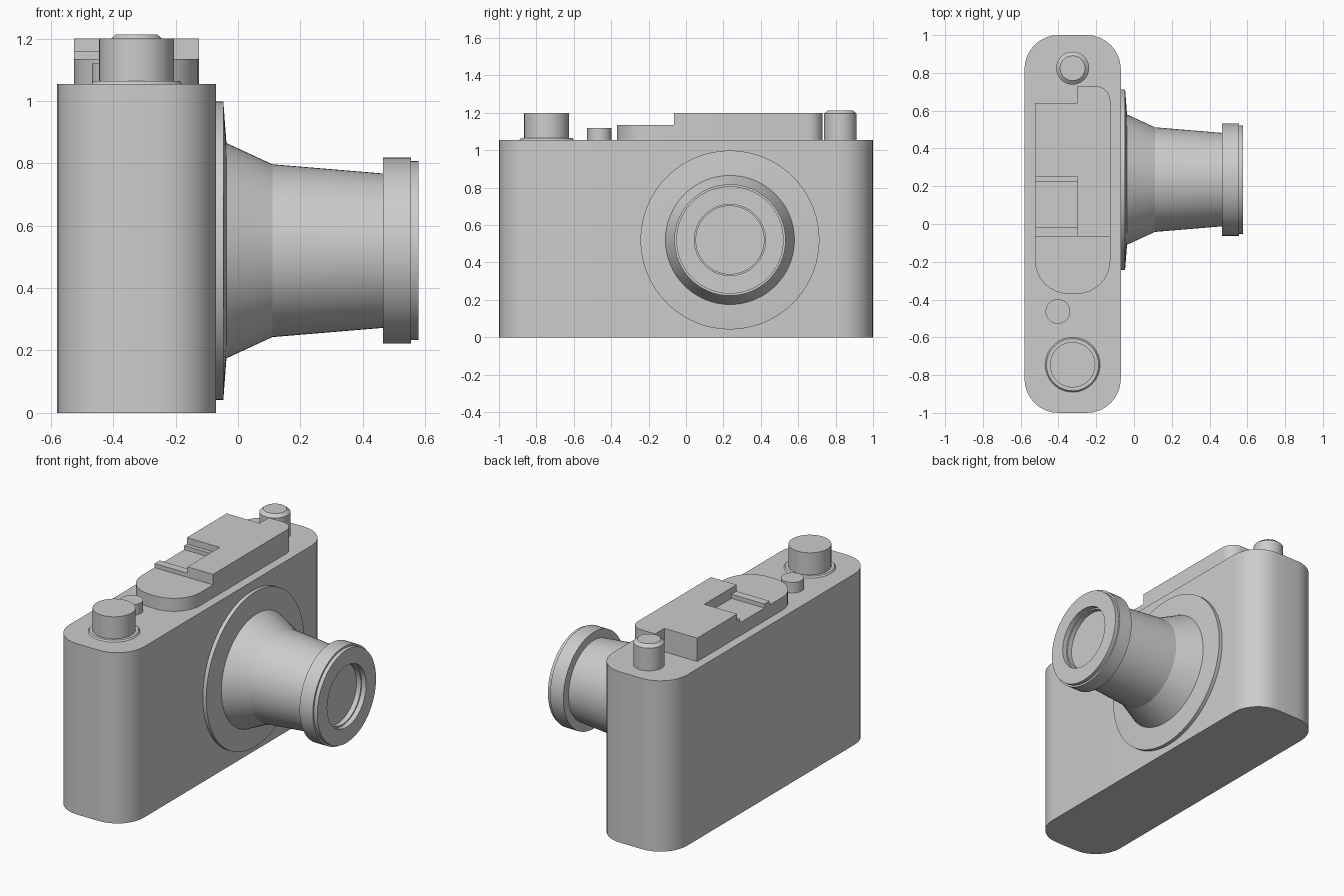
import bpy, bmesh, math
from mathutils import Vector, Matrix

if "Cube" in bpy.data.objects:
    bpy.data.objects.remove(bpy.data.objects["Cube"])

grey = bpy.data.materials.new("light_grey")
grey.diffuse_color = (0.604, 0.604, 0.604, 1)
grey.use_nodes = True
grey.node_tree.nodes["Principled BSDF"].inputs["Base Color"].default_value = grey.diffuse_color


def finish(name, bm, angle=30):
    bmesh.ops.recalc_face_normals(bm, faces=bm.faces[:])
    mesh = bpy.data.meshes.new(name)
    bm.to_mesh(mesh)
    bm.free()
    mesh.materials.append(grey)
    ob = bpy.data.objects.new(name, mesh)
    bpy.context.collection.objects.link(ob)
    bpy.ops.object.select_all(action='DESELECT')
    ob.select_set(True)
    bpy.context.view_layer.objects.active = ob
    bpy.ops.object.shade_smooth_by_angle(angle=math.radians(angle))
    return ob


def prism(name, corners, z0, z1, steps=8):
    """Extrude a plan outline; each corner is (x, y) or (x, y, radius)."""
    outline = []
    for i, c in enumerate(corners):
        p = Vector(c[:2])
        if len(c) == 2:
            outline.append(p)
            continue
        r = c[2]
        a = (Vector(corners[i - 1][:2]) - p).normalized()
        b = (Vector(corners[(i + 1) % len(corners)][:2]) - p).normalized()
        centre = p + (a + b) * r          # right-angled corners only
        for k in range(steps + 1):
            t = math.pi / 2 * k / steps
            outline.append(centre - b * r * math.cos(t) - a * r * math.sin(t))
    bm = bmesh.new()
    face = bm.faces.new([bm.verts.new((p.x, p.y, z0)) for p in outline])
    top = bmesh.ops.extrude_face_region(bm, geom=[face], use_keep_orig=True)
    verts = [v for v in top["geom"] if isinstance(v, bmesh.types.BMVert)]
    bmesh.ops.translate(bm, verts=verts, vec=(0, 0, z1 - z0))
    return finish(name, bm)


def lathe(name, profile, origin, along_x=False, sides=64, angle=30):
    """Turn a (radius, height) profile around z, or around x."""
    bm = bmesh.new()
    rings = []
    for r, h in profile:
        rings.append([bm.verts.new((r * math.cos(2 * math.pi * k / sides),
                                    r * math.sin(2 * math.pi * k / sides), h))
                      for k in range(sides)])
    for lo, hi in zip(rings, rings[1:]):
        for k in range(sides):
            n = (k + 1) % sides
            bm.faces.new((lo[k], lo[n], hi[n], hi[k]))
    bm.faces.new(rings[0])
    bm.faces.new(rings[-1])
    turn = Matrix.Rotation(math.pi / 2, 4, 'Y') if along_x else Matrix()
    bmesh.ops.transform(bm, matrix=Matrix.Translation(origin) @ turn, verts=bm.verts[:])
    return finish(name, bm, angle)


TOP = 1.055

# Main body with rounded ends
prism("camera_body", [(-0.58, -1, 0.18), (-0.07, -1, 0.18),
                      (-0.07, 1, 0.18), (-0.58, 1, 0.18)], 0, TOP)

# Lens: mounting flange, flared barrel, front ring, recessed glass
lathe("lens_flange", [(0.478, -0.08), (0.478, -0.047), (0.345, -0.037)],
      (0, 0.235, 0.52), True, 96)
lathe("lens_barrel", [(0.345, -0.04), (0.345, -0.037), (0.277, 0.11), (0.247, 0.47)],
      (0, 0.235, 0.52), True, angle=15)
lathe("lens_front_ring", [(0.24, 0.465), (0.298, 0.465), (0.298, 0.555), (0.287, 0.555),
                          (0.287, 0.578), (0.19, 0.578), (0.19, 0.548),
                          (0.182, 0.548), (0.182, 0.518)],
      (0, 0.235, 0.52), True)

# Top plate: low rounded end, taller viewfinder housing, accessory shoe
prism("top_plate_low", [(-0.525, -0.37, 0.18), (-0.125, -0.37, 0.18), (-0.125, -0.065),
                        (-0.30, -0.065), (-0.30, 0.25), (-0.525, 0.25)], TOP, 1.135)
prism("viewfinder_housing", [(-0.525, 0.25), (-0.30, 0.25), (-0.30, -0.065),
                             (-0.125, -0.065), (-0.125, 0.73, 0.08), (-0.30, 0.73),
                             (-0.30, 0.64), (-0.525, 0.64)], TOP, 1.2)
for label, y0, y1 in (("near", -0.065, -0.015), ("far", 0.225, 0.25)):
    prism("shoe_rail_" + label, [(-0.525, y0), (-0.30, y0), (-0.30, y1), (-0.525, y1)],
          1.13, 1.16)

# Knobs and button
lathe("wind_knob", [(0.145, TOP), (0.138, 1.064), (0.12, 1.064), (0.12, 1.2)],
      (-0.325, -0.745, 0))
lathe("shutter_button", [(0.065, TOP), (0.065, 1.12)], (-0.403, -0.463, 0), sides=40)
lathe("rewind_knob", [(0.087, TOP), (0.087, 1.195), (0.066, 1.213)],
      (-0.325, 0.825, 0), sides=48)
